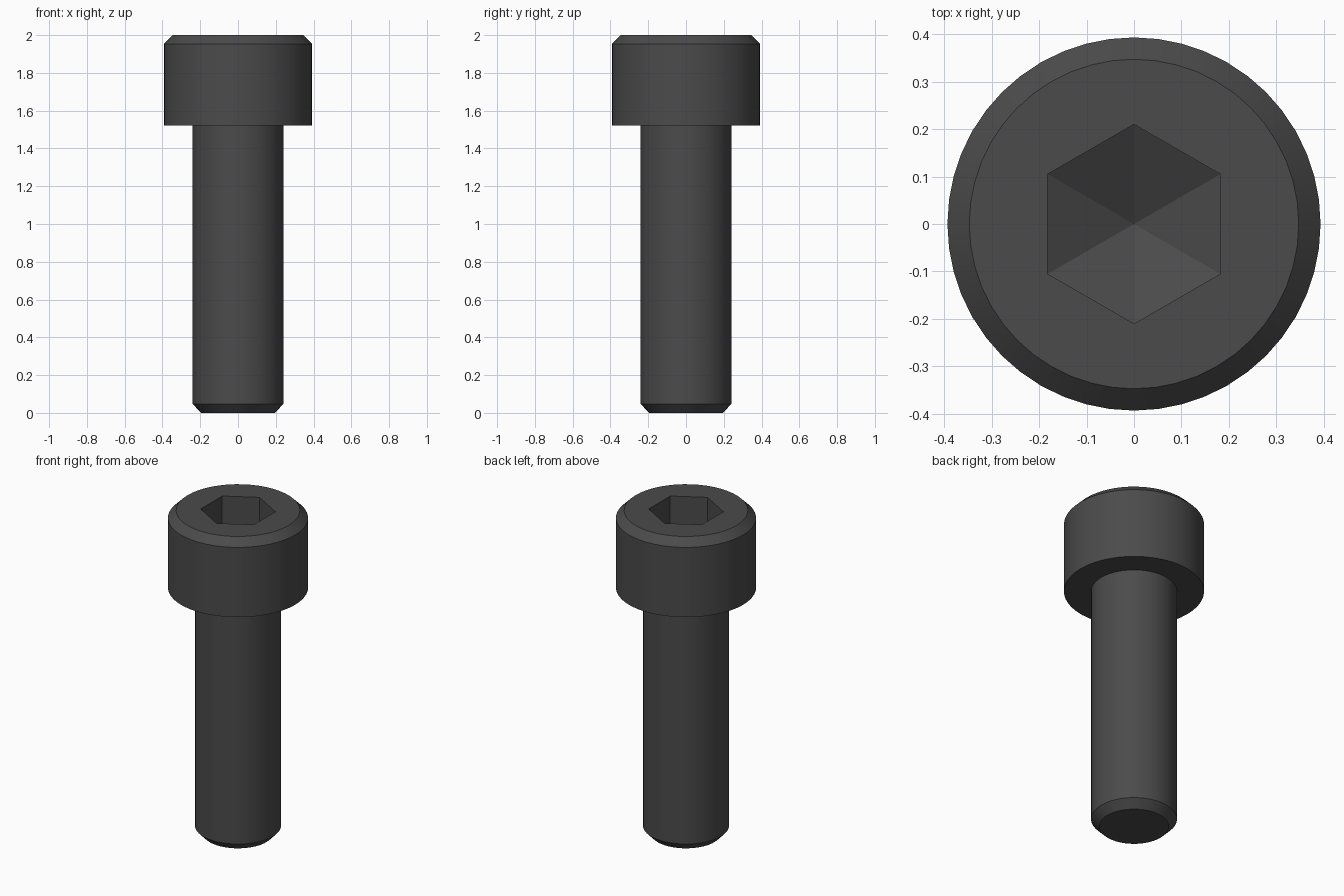
import bpy
import bmesh
from math import cos, sin, radians, tau

SIDES = 48

cube = bpy.data.objects.get("Cube")
if cube:
    bpy.data.objects.remove(cube, do_unlink=True)

# Blackened steel
steel = bpy.data.materials.new("black_steel")
steel.use_nodes = True
colour = (0.07, 0.07, 0.07, 1)
steel.diffuse_color = colour
steel.node_tree.nodes["Principled BSDF"].inputs["Base Color"].default_value = colour


def ring(bm, radius, z, sides=SIDES, turn=0.0):
    """Closed loop of vertices around the z axis."""
    return [bm.verts.new((radius * cos(tau * i / sides + turn),
                          radius * sin(tau * i / sides + turn), z))
            for i in range(sides)]


def skin(bm, a, b):
    """Quads between two loops with equal vertex counts."""
    n = len(a)
    for i in range(n):
        j = (i + 1) % n
        bm.faces.new((a[i], a[j], b[j], b[i]))


def lathe(bm, profile):
    rings = [ring(bm, r, z) for r, z in profile]
    for a, b in zip(rings, rings[1:]):
        skin(bm, a, b)
    return rings


def loop_edges(bm, loop):
    pairs = zip(loop, loop[1:] + loop[:1])
    return [bm.edges.get(p) or bm.edges.new(p) for p in pairs]


def finish(bm, name):
    mesh = bpy.data.meshes.new(name)
    bm.to_mesh(mesh)
    bm.free()
    mesh.materials.append(steel)
    obj = bpy.data.objects.new(name, mesh)
    bpy.context.collection.objects.link(obj)
    bpy.ops.object.select_all(action="DESELECT")
    obj.select_set(True)
    bpy.context.view_layer.objects.active = obj
    bpy.ops.object.shade_smooth_by_angle(angle=radians(20))


# Shaft with chamfered tip, open where it meets the head
bm = bmesh.new()
rings = lathe(bm, [(0.195, 0), (0.241, 0.048), (0.241, 1.522)])
bm.faces.new(rings[0][::-1])
finish(bm, "shaft")

# Head: underside, wall and top chamfer
bm = bmesh.new()
rings = lathe(bm, [(0.241, 1.522), (0.393, 1.522), (0.393, 1.954), (0.347, 2)])

# Hexagonal socket with a shallow pointed floor
rim = ring(bm, 0.21, 2, 6, radians(30))
floor = ring(bm, 0.21, 1.76, 6, radians(30))
skin(bm, rim, floor)
tip = bm.verts.new((0, 0, 1.65))
for i in range(6):
    bm.faces.new((floor[i], floor[(i + 1) % 6], tip))

# Flat top face around the socket
edges = loop_edges(bm, rings[-1]) + loop_edges(bm, rim)
bmesh.ops.triangle_fill(bm, edges=edges, use_beauty=True, normal=(0, 0, 1))
bmesh.ops.recalc_face_normals(bm, faces=bm.faces)
# The open underside can mislead the recalculation, so check the top chamfer
bm.normal_update()
chamfer = next(f for f in bm.faces if all(v in rings[2] + rings[3] for v in f.verts))
if chamfer.normal.z < 0:
    bmesh.ops.reverse_faces(bm, faces=bm.faces)
finish(bm, "head")
